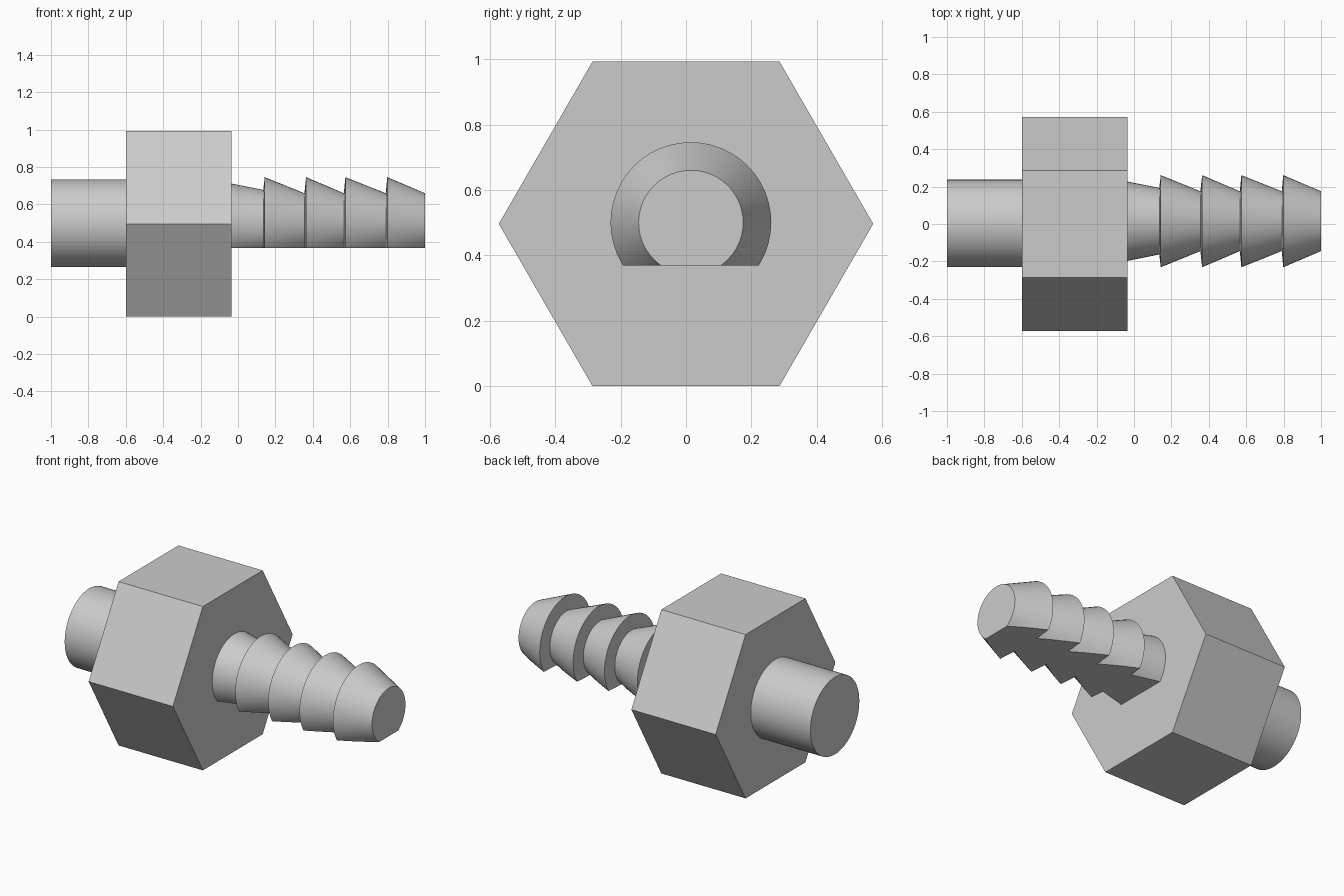
import bpy, bmesh, math
from mathutils import Vector

if "Cube" in bpy.data.objects:
    bpy.data.objects.remove(bpy.data.objects["Cube"], do_unlink=True)

# Single plain grey material
grey = bpy.data.materials.new("plain_grey")
grey.use_nodes = True
colour = (0.6, 0.6, 0.6, 1)
grey.diffuse_color = colour
grey.node_tree.nodes["Principled BSDF"].inputs["Base Color"].default_value = colour


def lathe(name, profile, sides, centre, flat_z=None, smooth=True):
    """Solid turned along x from (x, radius) pairs, optionally cut flat below."""
    bm = bmesh.new()
    rings = []
    for x, r in profile:
        ring = []
        for i in range(sides):
            a = 2 * math.pi * i / sides
            ring.append(bm.verts.new((x, centre[0] + r * math.cos(a),
                                      centre[1] + r * math.sin(a))))
        rings.append(ring)
    for a, b in zip(rings, rings[1:]):
        for i in range(sides):
            j = (i + 1) % sides
            bm.faces.new((a[i], a[j], b[j], b[i]))
    bm.faces.new(rings[0])
    bm.faces.new(rings[-1])
    if flat_z is not None:
        cut = bmesh.ops.bisect_plane(
            bm, geom=bm.verts[:] + bm.edges[:] + bm.faces[:],
            plane_co=Vector((0, 0, flat_z)), plane_no=Vector((0, 0, 1)),
            clear_inner=True)
        edges = [e for e in cut["geom_cut"] if isinstance(e, bmesh.types.BMEdge)]
        bmesh.ops.contextual_create(bm, geom=edges)
    bmesh.ops.recalc_face_normals(bm, faces=bm.faces[:])
    mesh = bpy.data.meshes.new(name)
    bm.to_mesh(mesh)
    bm.free()
    mesh.materials.append(grey)
    obj = bpy.data.objects.new(name, mesh)
    bpy.context.collection.objects.link(obj)
    if smooth:
        bpy.ops.object.select_all(action="DESELECT")
        obj.select_set(True)
        bpy.context.view_layer.objects.active = obj
        bpy.ops.object.shade_smooth_by_angle(angle=math.radians(20))
    return obj


# Hexagonal body with flats at top and bottom
lathe("hex_body", [(-0.6, 0.573), (-0.035, 0.573)], 6, (0, 0.496), smooth=False)

# Plain round stub
lathe("round_stub", [(-1, 0.234), (-0.59, 0.234)], 64, (0.003, 0.499))

# Barbed hose tail: tapered neck, then four barbs, flat on the underside
profile = [(-0.045, 0.214), (0.135, 0.178)]
starts = [0.143, 0.364, 0.574, 0.798]
ends = [0.355, 0.566, 0.79, 1.0]
for start, end in zip(starts, ends):
    profile += [(start, 0.246), (end, 0.16)]
lathe("barbed_tail", profile, 48, (0.015, 0.5), flat_z=0.368)
